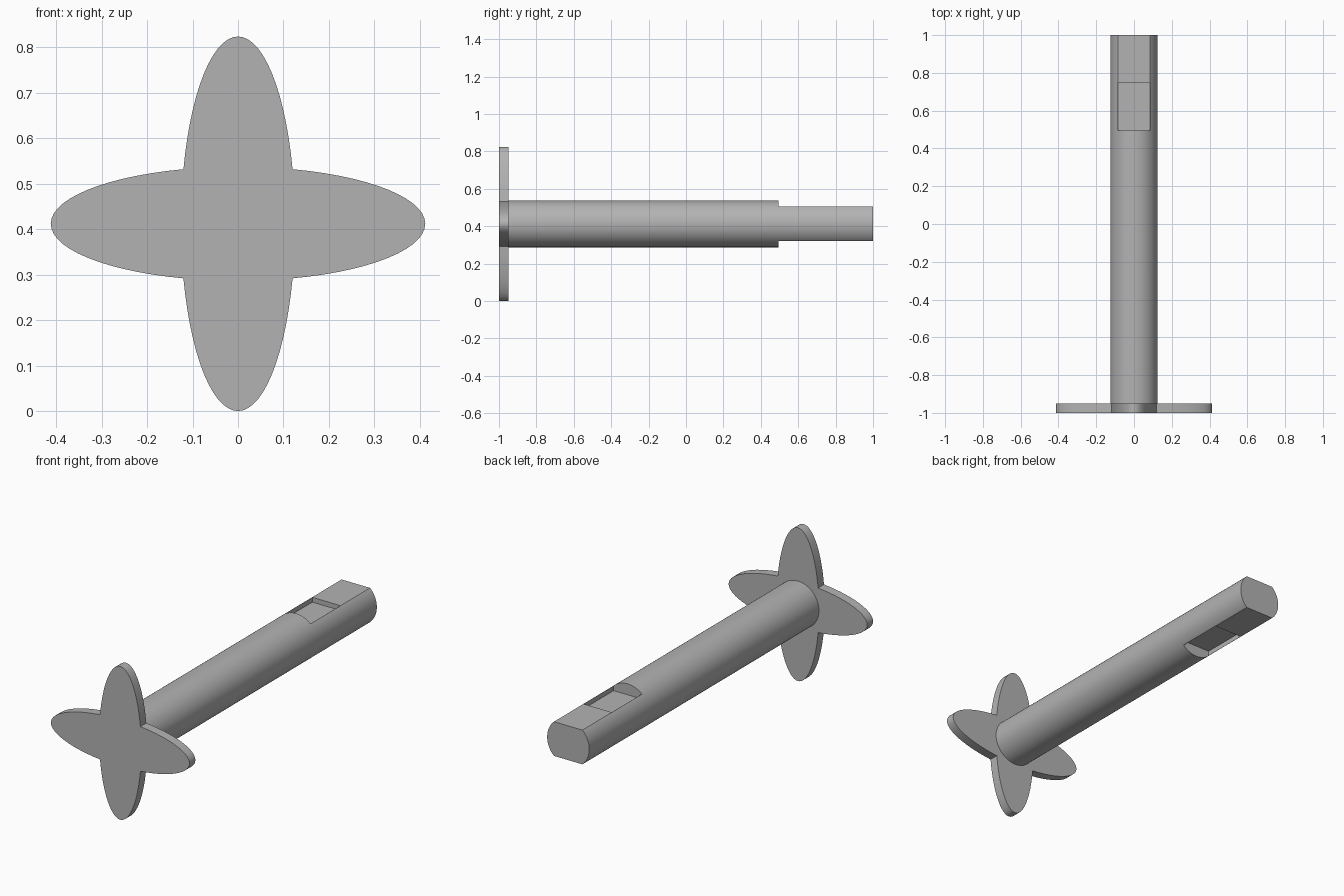
import bpy, bmesh, math

cube = bpy.data.objects.get("Cube")
if cube:
    bpy.data.objects.remove(cube, do_unlink=True)

LOBE, HALF = 0.412, 0.1255      # semi-axes of the crossed ellipses
RADIUS, FLAT = 0.125, 0.092     # shaft radius, height of the flats from its axis
AXIS = LOBE                     # height of the shaft axis

steel = bpy.data.materials.new("plain grey")
steel.use_nodes = True
grey = (0.45, 0.45, 0.45, 1)
steel.diffuse_color = grey
steel.node_tree.nodes["Principled BSDF"].inputs["Base Color"].default_value = grey


def add_object(name, bm):
    bmesh.ops.recalc_face_normals(bm, faces=bm.faces)
    mesh = bpy.data.meshes.new(name)
    bm.to_mesh(mesh)
    bm.free()
    mesh.materials.append(steel)
    obj = bpy.data.objects.new(name, mesh)
    bpy.context.collection.objects.link(obj)
    return obj


def prism(name, outline, y0, y1):
    """Extrude an (x, z) outline, given about the axis, from y0 to y1."""
    bm = bmesh.new()
    face = bm.faces.new([bm.verts.new((x, y0, z + AXIS)) for x, z in outline])
    ext = bmesh.ops.extrude_face_region(bm, geom=[face])
    verts = [v for v in ext["geom"] if isinstance(v, bmesh.types.BMVert)]
    bmesh.ops.translate(bm, verts=verts, vec=(0, y1 - y0, 0))
    return add_object(name, bm)


def make_active(obj):
    bpy.ops.object.select_all(action="DESELECT")
    obj.select_set(True)
    bpy.context.view_layer.objects.active = obj


def cut(target, half_width, z0, z1, y0, y1):
    corners = [(-half_width, z0), (half_width, z0), (half_width, z1), (-half_width, z1)]
    cutter = prism("cutter", corners, y0, y1)
    cutter.hide_render = True
    mod = target.modifiers.new("cut", "BOOLEAN")
    mod.operation, mod.solver, mod.object = "DIFFERENCE", "EXACT", cutter
    make_active(target)
    bpy.ops.object.modifier_apply(modifier=mod.name)
    bpy.data.objects.remove(cutter, do_unlink=True)


# Four-lobed handle: one lobe of the ellipse, turned by quarter turns
steps = 28
corner = math.atan2(LOBE, HALF)
outline = []
for quarter in range(4):
    c, s = [(1, 0), (0, 1), (-1, 0), (0, -1)][quarter]
    for i in range(steps):
        t = -corner + 2 * corner * i / steps
        x, z = LOBE * math.cos(t), HALF * math.sin(t)
        outline.append((c * x - s * z, s * x + c * z))
handle = prism("handle_plate", outline, -1, -0.95)

# Round shaft
sides = 96
ring = [(RADIUS * math.cos(math.tau * i / sides), RADIUS * math.sin(math.tau * i / sides))
        for i in range(sides)]
shaft = prism("shaft", ring, -0.95, 1)

# Flats at the free end, each with a deeper pocket behind it
for side in (1, -1):
    cut(shaft, 0.2, *sorted((side * FLAT, side * 0.2)), 0.495, 1.1)
    cut(shaft, 0.0835, *sorted((side * 0.066, side * 0.2)), 0.495, 0.75)

for obj in (handle, shaft):
    make_active(obj)
    bpy.ops.object.shade_smooth_by_angle(angle=math.radians(25))
